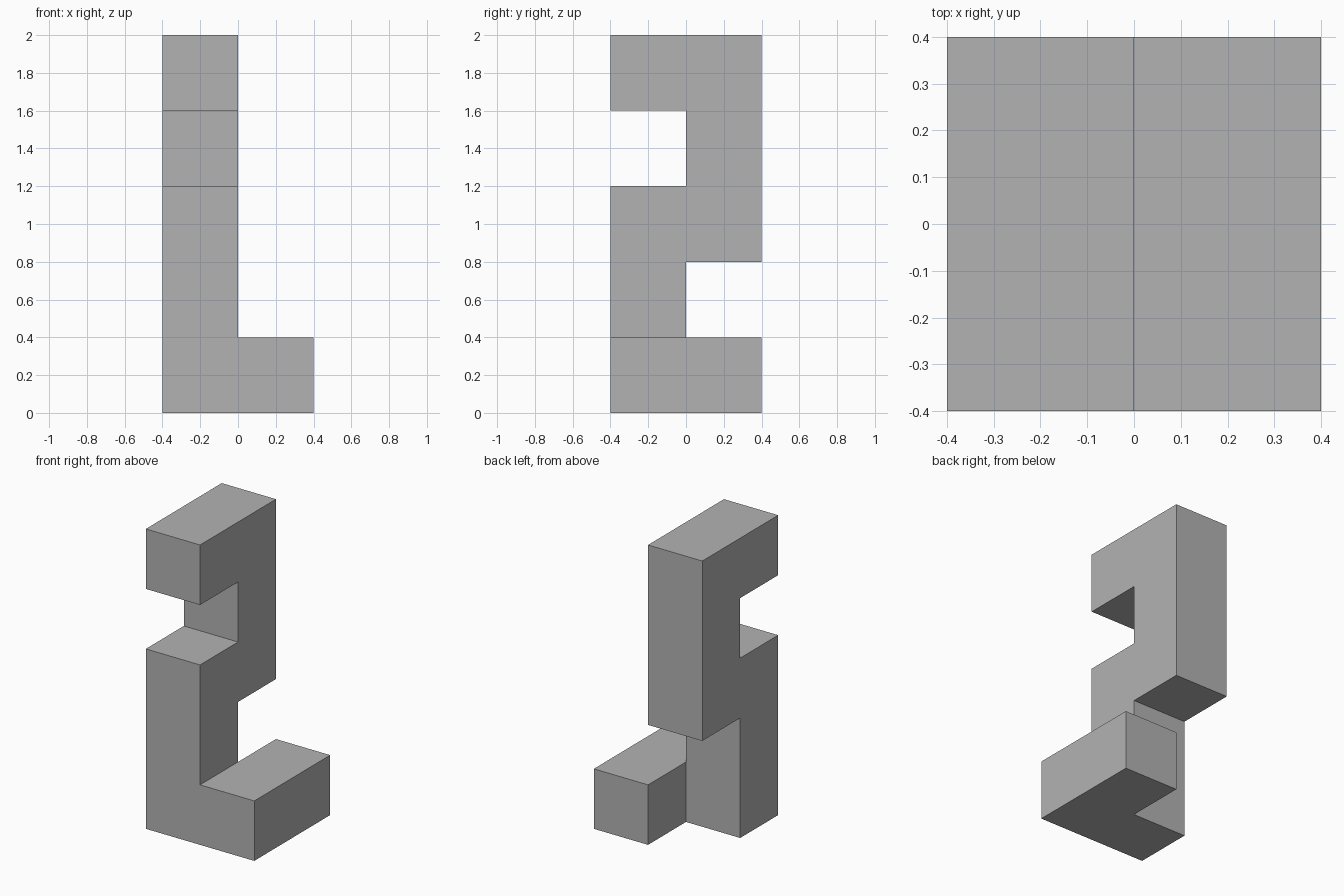
import bpy
import bmesh
from mathutils import Vector

default = bpy.data.objects.get("Cube")
if default:
    bpy.data.objects.remove(default, do_unlink=True)

SIZE = 0.4

# Chain of unit cells: foot, front column, back column, top arm
cells = {Vector(c).freeze() for c in (
    [(0, y, 0) for y in (-1, 0)]
    + [(-1, -1, z) for z in range(3)]
    + [(-1, 0, z) for z in range(2, 5)]
    + [(-1, -1, 4)])}

# Outer skin of the joined cells, without inner walls
bm = bmesh.new()
for cell in cells:
    for axis in range(3):
        for sign in (-1, 1):
            normal = Vector((0, 0, 0))
            normal[axis] = sign
            if (cell + normal).freeze() in cells:
                continue
            u, v = Vector((0, 0, 0)), Vector((0, 0, 0))
            u[(axis + 1) % 3] = 0.5
            v[(axis + 2) % 3] = 0.5 * sign
            centre = cell + Vector((0.5, 0.5, 0.5)) + normal / 2
            ring = (-u - v, u - v, u + v, -u + v)
            bm.faces.new([bm.verts.new((centre + r) * SIZE) for r in ring])

# Weld the skin and merge flat regions into clean faces
bmesh.ops.remove_doubles(bm, verts=bm.verts[:], dist=0.001)
bmesh.ops.dissolve_limit(bm, angle_limit=0.01, verts=bm.verts[:], edges=bm.edges[:])
bmesh.ops.recalc_face_normals(bm, faces=bm.faces[:])

mesh = bpy.data.meshes.new("angular_block_chain")
bm.to_mesh(mesh)
bm.free()

# Plain grey material
grey = bpy.data.materials.new("plain grey")
grey.use_nodes = True
colour = (0.45, 0.45, 0.45, 1)
grey.diffuse_color = colour
grey.node_tree.nodes["Principled BSDF"].inputs["Base Color"].default_value = colour
mesh.materials.append(grey)

block = bpy.data.objects.new("angular_block_chain", mesh)
bpy.context.collection.objects.link(block)
